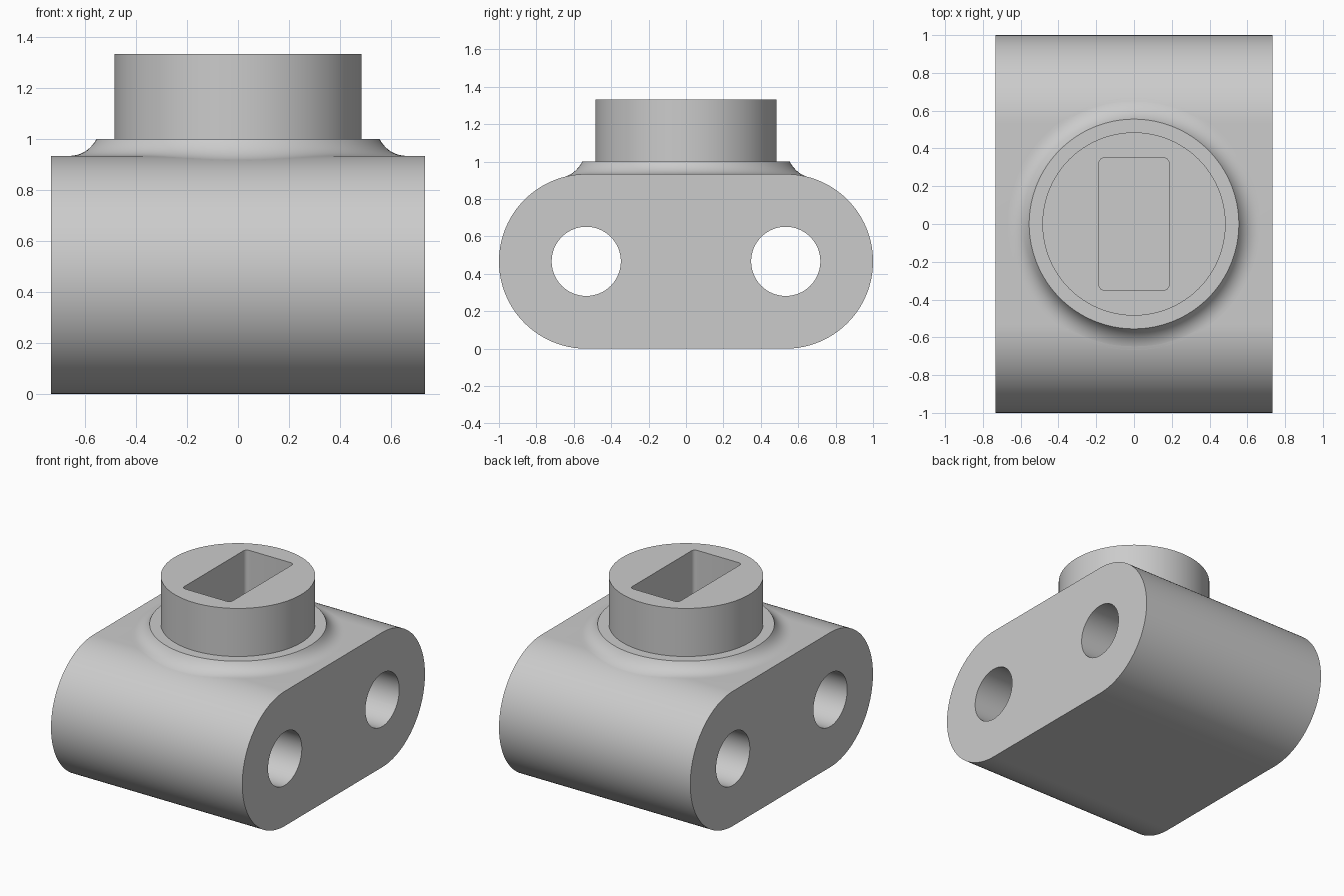
import bpy
import bmesh
from math import sin, cos, pi, sqrt, radians
from mathutils import Vector

old = bpy.data.objects.get("Cube")
if old:
    bpy.data.objects.remove(old, do_unlink=True)

HALF_X = 0.733              # half width of the body
R_BODY = 0.4667             # radius of the rounded ends
Y_END = 1 - R_BODY          # centre of the rounded ends and of the holes
R_HOLE = 0.185
R_POST, R_COLLAR, R_SKIRT = 0.485, 0.555, 0.667
Z_COLLAR, Z_TOP = 1.0, 1.333
Z_SLOT = 0.8                # floor of the slot

grey = bpy.data.materials.new("grey")
grey.use_nodes = True
grey.diffuse_color = (0.6, 0.6, 0.6, 1)
grey.node_tree.nodes["Principled BSDF"].inputs["Base Color"].default_value = (0.6, 0.6, 0.6, 1)


def make_object(name, bm):
    bmesh.ops.recalc_face_normals(bm, faces=bm.faces)
    mesh = bpy.data.meshes.new(name)
    bm.to_mesh(mesh)
    bm.free()
    mesh.materials.append(grey)
    obj = bpy.data.objects.new(name, mesh)
    bpy.context.collection.objects.link(obj)
    return obj


def arc(cx, cy, r, start, end, steps):
    return [(cx + r * cos(start + (end - start) * i / steps),
             cy + r * sin(start + (end - start) * i / steps)) for i in range(steps + 1)]


def prism(name, points, lo, hi, axis):
    """Extrude a closed outline along x (outline in y, z) or z (outline in x, y)."""
    bm = bmesh.new()
    verts = [bm.verts.new((lo, a, b) if axis == "x" else (a, b, lo)) for a, b in points]
    cap = bm.faces.new(verts)
    moved = bmesh.ops.extrude_face_region(bm, geom=[cap])["geom"]
    shift = Vector((hi - lo, 0, 0)) if axis == "x" else Vector((0, 0, hi - lo))
    bmesh.ops.translate(bm, vec=shift, verts=[g for g in moved if isinstance(g, bmesh.types.BMVert)])
    return make_object(name, bm)


def activate(obj):
    bpy.ops.object.select_all(action="DESELECT")
    obj.select_set(True)
    bpy.context.view_layer.objects.active = obj


def cut(obj, cutter):
    mod = obj.modifiers.new("cut", "BOOLEAN")
    mod.operation = "DIFFERENCE"
    mod.solver = "EXACT"
    mod.object = cutter
    activate(obj)
    bpy.ops.object.modifier_apply(modifier=mod.name)


def body_top(y):
    """Height of the upper body surface at y."""
    d = max(0, abs(y) - Y_END)
    return R_BODY + sqrt(R_BODY ** 2 - d ** 2)


# Body with two rounded ends
outline = arc(Y_END, R_BODY, R_BODY, -pi / 2, pi / 2, 64) + arc(-Y_END, R_BODY, R_BODY, pi / 2, 3 * pi / 2, 64)
body = prism("body", outline, -HALF_X, HALF_X, "x")

# Round post on top
post = prism("post", arc(0, 0, R_POST, 0, 2 * pi, 128)[:-1], 0.92, Z_TOP, "z")

# Two cross holes
cutters = []
for side in (-1, 1):
    cutters.append(prism("hole_cutter", arc(side * Y_END, R_BODY, R_HOLE, 0, 2 * pi, 64)[:-1], -1, 1, "x"))
    cut(body, cutters[-1])

# Blind slot with small rounded corners
corner, sx, sy = 0.027, 0.185, 0.35
slot = []
for i, (kx, ky) in enumerate(((1, 1), (-1, 1), (-1, -1), (1, -1))):
    slot += arc(kx * (sx - corner), ky * (sy - corner), corner, i * pi / 2, (i + 1) * pi / 2, 6)
cutters.append(prism("slot_cutter", slot, Z_SLOT, 1.5, "z"))
cut(body, cutters[-1])
cut(post, cutters[-1])
for c in cutters:
    bpy.data.objects.remove(c, do_unlink=True)

# Collar: flat ring and a concave skirt draped onto the body
bm = bmesh.new()
N, STEPS = 128, 12
rings = []
for i in range(N):
    a = 2 * pi * i / N
    s = sin(a)
    r_mid = R_COLLAR + 0.037
    z_mid, z_out = body_top(r_mid * s), body_top(R_SKIRT * s)
    profile = [(R_POST - 0.01, Z_COLLAR)]
    for k in range(STEPS + 1):
        t = k / STEPS
        w0, w1, w2 = (1 - t) ** 2, 2 * t * (1 - t), t * t
        profile.append((w0 * R_COLLAR + w1 * r_mid + w2 * R_SKIRT,
                        w0 * Z_COLLAR + w1 * z_mid + w2 * z_out))
    rings.append([bm.verts.new((r * cos(a), r * s, z)) for r, z in profile])
for i in range(N):
    p, q = rings[i], rings[(i + 1) % N]
    for k in range(STEPS + 1):
        bm.faces.new((p[k], p[k + 1], q[k + 1], q[k]))
collar = make_object("collar", bm)
if collar.data.polygons[0].normal.z < 0:
    collar.data.flip_normals()

for obj in (body, post, collar):
    activate(obj)
    bpy.ops.object.shade_smooth_by_angle(angle=radians(30))
